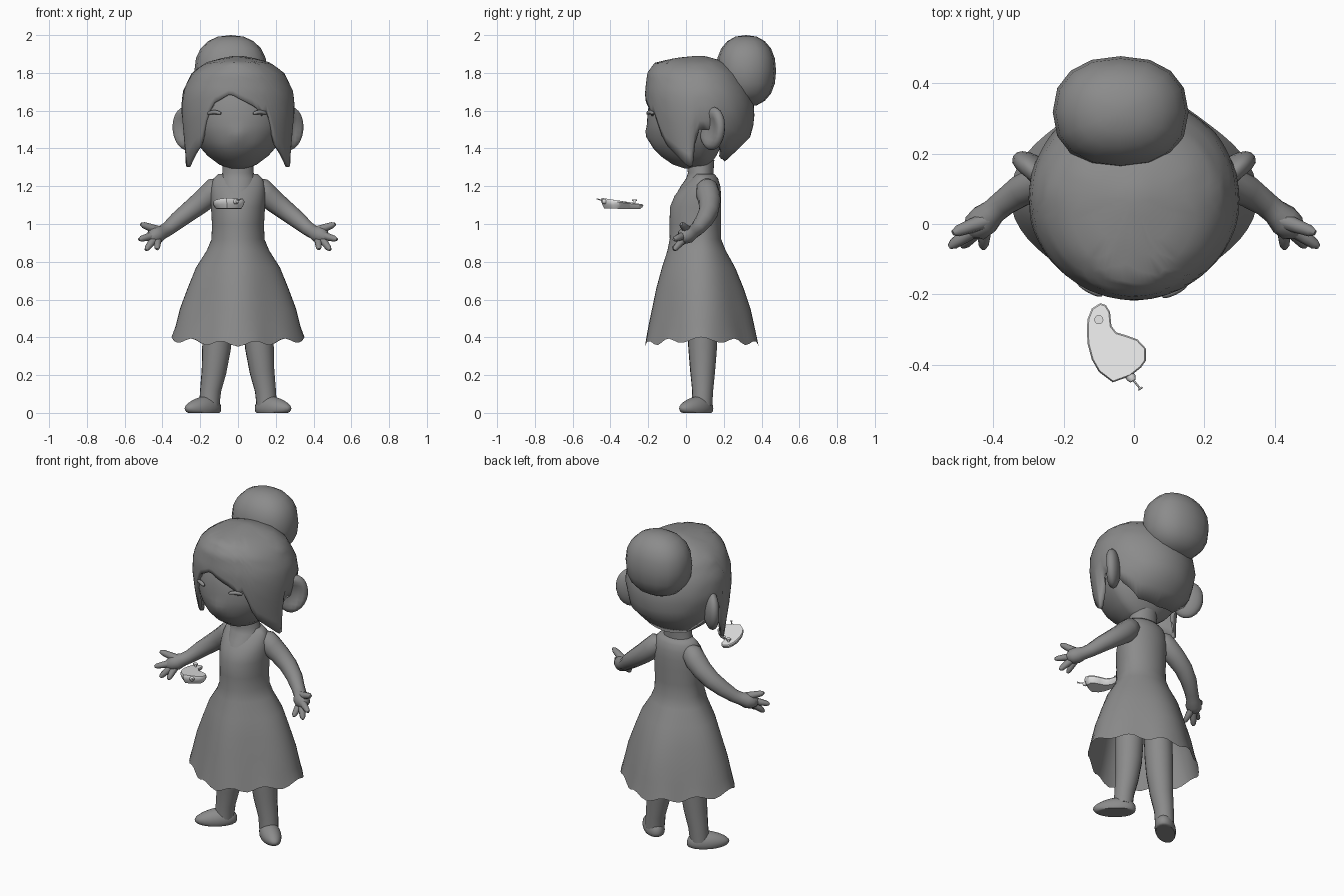
import bpy, bmesh, math
from mathutils import Vector, Matrix

if "Cube" in bpy.data.objects:
    bpy.data.objects.remove(bpy.data.objects["Cube"])


def material(name, v):
    m = bpy.data.materials.new(name)
    m.diffuse_color = (v, v, v, 1)
    m.use_nodes = True
    m.node_tree.nodes["Principled BSDF"].inputs["Base Color"].default_value = m.diffuse_color
    return m


GREY = material("clay_grey", 0.26)
LIGHT = material("pale_grey", 0.8)


def finish(name, bm, mat=GREY, angle=50):
    """Turn a bmesh into a smooth-shaded object."""
    bmesh.ops.recalc_face_normals(bm, faces=bm.faces)
    me = bpy.data.meshes.new(name)
    bm.to_mesh(me)
    bm.free()
    me.materials.append(mat)
    ob = bpy.data.objects.new(name, me)
    bpy.context.collection.objects.link(ob)
    bpy.ops.object.select_all(action='DESELECT')
    ob.select_set(True)
    bpy.context.view_layer.objects.active = ob
    bpy.ops.object.shade_smooth_by_angle(angle=math.radians(angle))
    return ob


def skin_rings(rings, cap_start=True, cap_end=True):
    """Bridge a list of equally long point rings."""
    bm = bmesh.new()
    vs = [[bm.verts.new(p) for p in r] for r in rings]
    n = len(vs[0])
    for a, b in zip(vs, vs[1:]):
        for i in range(n):
            j = (i + 1) % n
            bm.faces.new((a[i], a[j], b[j], b[i]))
    if cap_start:
        bm.faces.new(vs[0])
    if cap_end:
        bm.faces.new(vs[-1])
    return bm


def oval(rx, yf, yb, cy, a):
    """Point on an oval with separate front and back depth; a=0 faces front."""
    c = math.cos(a)
    return rx * math.sin(a), cy - c * ((cy - yf) if c > 0 else (yb - cy))


def loft(table, cy=0.08, n=28, cap_start=True, cap_end=True):
    rings = []
    for z, rx, yf, yb in table:
        rings.append([(*oval(rx, yf, yb, cy, 2 * math.pi * i / n), z) for i in range(n)])
    return skin_rings(rings, cap_start, cap_end)


def tube(name, path, n=12, mat=GREY):
    """Tapered tube through (x, y, z, radius) points."""
    pts = [Vector(p[:3]) for p in path]
    rings = []
    for i, p in enumerate(pts):
        d = (pts[min(i + 1, len(pts) - 1)] - pts[max(i - 1, 0)]).normalized()
        u = d.cross(Vector((0.1, 1, 0.05))).normalized()
        w = d.cross(u)
        r = path[i][3]
        rings.append([p + r * (u * math.cos(t) + w * math.sin(t))
                      for t in (2 * math.pi * k / n for k in range(n))])
    return finish(name, skin_rings(rings), mat)


def lerp_table(table, x):
    """Linear lookup in rows sorted by their first value."""
    if x <= table[0][0]:
        return table[0][1:]
    for a, b in zip(table, table[1:]):
        if x <= b[0]:
            f = (x - a[0]) / (b[0] - a[0])
            return tuple(p + f * (q - p) for p, q in zip(a[1:], b[1:]))
    return table[-1][1:]


# Head with a soft nose bump, and neck
bm = loft([
    (1.295, .05, -.01, .11), (1.315, .10, -.07, .13), (1.36, .16, -.135, .16),
    (1.40, .195, -.172, .18), (1.43, .217, -.187, .19), (1.46, .233, -.196, .2),
    (1.49, .247, -.203, .21), (1.52, .256, -.206, .215), (1.56, .264, -.205, .22),
    (1.60, .268, -.202, .22), (1.70, .25, -.185, .20), (1.80, .16, -.12, .15)], cy=.07, n=48)
for v in bm.verts:
    if v.co.y < 0:
        v.co.y -= .016 * math.exp(-(v.co.x / .035) ** 2 - ((v.co.z - 1.47) / .035) ** 2)
finish("head", bm)
finish("neck", loft([
    (1.17, .10, -.045, .13), (1.20, .105, -.028, .14), (1.24, .095, .0, .145),
    (1.27, .083, .01, .145), (1.34, .08, .0, .15)]))

# Hair cap: shell whose lower edge follows the parting, side locks and nape
FRONT = [(1.30, .28, -.13, .17), (1.36, .282, -.15, .24), (1.47, .292, -.19, .35),
         (1.60, .302, -.212, .365), (1.70, .293, -.217, .34), (1.80, .245, -.205, .28),
         (1.855, .17, -.165, .21), (1.88, .08, -.05, .14), (1.89, .02, .05, .09)]
BACK_WIDTH = [(1.30, .16), (1.36, .205), (1.47, .27), (1.60, .302)]
HEM = [(0, 1.69), (10, 1.66), (24, 1.625), (31, 1.60), (36, 1.53), (43, 1.42), (58, 1.36), (74, 1.30),
       (80, 1.31), (88, 1.50), (100, 1.50), (115, 1.42), (140, 1.345), (180, 1.33)]
COLS, ROWS = 72, 14
rings = []
for r in range(ROWS + 1):
    ring = []
    for c in range(COLS):
        deg = 360 * c / COLS
        deg = deg - 360 if deg > 180 else deg
        side = abs(deg + 8) if abs(deg) < 30 else abs(deg)
        zb = lerp_table(HEM, side)[0]
        z = 1.89 - (1.89 - zb) * (r / ROWS) ** 1.7
        rx, yf, yb = lerp_table(FRONT, z)
        if abs(deg) > 84 and z < 1.6:
            rx = lerp_table(BACK_WIDTH, z)[0]
        ring.append((*oval(rx, yf, yb, .07, math.radians(deg)), z))
    rings.append(ring)
hair = finish("hair", skin_rings(rings, True, False), angle=60)
sol = hair.modifiers.new("thickness", 'SOLIDIFY')
sol.thickness, sol.offset = .02, -1

# Hair bun: slightly boxy ball
bm = bmesh.new()
bmesh.ops.create_uvsphere(bm, u_segments=16, v_segments=10, radius=1)
for v in bm.verts:
    q = [math.copysign(abs(k) ** .88, k) for k in v.co]
    v.co = (-.038 + .193 * q[0], .318 + .159 * q[1], 1.81 + .19 * q[2])
finish("hair_bun", bm, angle=70)

# Dress: bodice and flared skirt, narrowed on the diagonals, with a wavy hem
bm = loft([
    (.365, .352, -.218, .385), (.46, .33, -.199, .362), (.55, .308, -.18, .342),
    (.66, .267, -.157, .305), (.77, .222, -.127, .26), (.86, .165, -.098, .21),
    (.92, .14, -.086, .186), (1.0, .138, -.087, .186), (1.09, .143, -.085, .186),
    (1.15, .146, -.06, .186), (1.20, .142, -.02, .182), (1.24, .13, .02, .17),
    (1.265, .105, .045, .15)], n=56, cap_start=False)
for v in bm.verts:
    a = math.atan2(v.co.x, .08 - v.co.y)
    k = 1 - .1 * math.sin(2 * a) ** 2 * min(1, max(0, (.92 - v.co.z) / .3))
    v.co.x *= k
    v.co.y = .08 + (v.co.y - .08) * k
    if v.co.z < .38:
        v.co.z += .022 * math.sin(a) ** 2 + .014 * math.cos(10 * a + math.pi)
finish("dress", bm, angle=60)

for s, side in ((1, "right"), (-1, "left")):
    # Ear with a hollow facing forward and outward
    bm = bmesh.new()
    bmesh.ops.create_uvsphere(bm, u_segments=18, v_segments=12, radius=1)
    for v in bm.verts:
        x, y, z = v.co
        if y < 0:
            y += .8 * max(0, 1 - (x * x + z * z) / .6)
        v.co = (x * .087, y * .045, z * .115)
    turn = Matrix.Rotation(math.radians(42), 4, 'Z') @ Matrix.Rotation(math.radians(8), 4, 'Y')
    bm.transform(Matrix.Diagonal((s, 1, 1, 1)) @ Matrix.Translation((.275, .14, 1.505)) @ turn)
    finish(side + "_ear", bm)

    # Closed eyelid arc
    cx = .12 * s - .005
    lid = []
    for k in range(9):
        t = k / 4 - 1
        x = cx + .034 * t
        y = .07 - .272 * math.sqrt(1 - (x / .268) ** 2) - .015
        lid.append((x, y, 1.592 - .008 * t * t, .006 + .005 * (1 - t * t) ** .5))
    tube(side + "_eyelid", lid, 8)

    # Arm and palm
    tube(side + "_arm", [(x * s, y, z, r) for x, y, z, r in (
        (.09, .105, 1.215, .035), (.115, .11, 1.195, .058), (.15, .118, 1.155, .063),
        (.20, .125, 1.112, .058), (.26, .12, 1.065, .052), (.32, .095, 1.018, .046),
        (.37, .06, .975, .038), (.40, .035, .957, .037), (.425, .012, .945, .046),
        (.45, -.01, .935, .042), (.47, -.025, .925, .02))])

    # Fingers
    for label, base, tip, r in (("thumb", (.42, .01, .965), (.515, -.025, 1.0), .019),
                                ("index", (.445, -.01, .94), (.525, -.065, .918), .018),
                                ("middle", (.44, -.01, .925), (.488, -.064, .862), .018),
                                ("little", (.425, -.005, .92), (.428, -.07, .866), .017)):
        a, b = Vector(base), Vector(tip)
        path = []
        for f, k in ((0, 1.3), (.5, 1.05), (.85, .85), (1, .4)):
            p = a.lerp(b, f)
            path.append((p.x * s, p.y, p.z, r * k))
        tube(side + "_" + label, path, 8)

    # Leg
    tube(side + "_leg", [(x * s, y, z, r) for x, y, z, r in (
        (.10, .085, .66, .08), (.108, .087, .45, .08), (.114, .088, .34, .076),
        (.127, .088, .22, .066), (.145, .088, .12, .056), (.152, .085, .04, .054))], 16)

    # Foot turned outward, tapering toward a low toe
    bm = bmesh.new()
    bmesh.ops.create_uvsphere(bm, u_segments=20, v_segments=14, radius=1)
    for v in bm.verts:
        x, y, z = v.co
        top = .062 - .02 * x
        v.co = (x * .12, y * (.058 - .006 * x), max(0, .024 + z * top))
    bm.transform(Matrix.Diagonal((s, 1, 1, 1)) @ Matrix.Translation((.187, .052, 0))
                 @ Matrix.Rotation(math.radians(-42), 4, 'Z'))
    finish(side + "_foot", bm)

# Floating kidney-shaped dish
OUTLINE = [(-.096, -.225), (-.12, -.24), (-.132, -.27), (-.134, -.30), (-.132, -.34), (-.12, -.385),
           (-.10, -.42), (-.06, -.45), (-.01, -.432), (.02, -.408), (.034, -.388), (.034, -.354),
           (.01, -.328), (-.02, -.317), (-.05, -.308), (-.064, -.29), (-.068, -.25), (-.08, -.23)]


def dish_ring(inset, height):
    """Outline moved inward by an inset, at a fraction of the sloping thickness."""
    out = []
    n = len(OUTLINE)
    for i, (x, y) in enumerate(OUTLINE):
        (x0, y0), (x1, y1) = OUTLINE[i - 1], OUTLINE[(i + 1) % n]
        d = Vector((x1 - x0, y1 - y0)).normalized()
        f = (-.225 - y) / .225
        low, high = 1.079 + .003 * f, 1.104 + .034 * f
        out.append((x - d.y * inset, y + d.x * inset, low + (high - low) * height))
    return out


finish("dish", skin_rings([dish_ring(.018, 0), dish_ring(.006, .4), dish_ring(0, .8),
                           dish_ring(.004, 1)]), LIGHT, 40)

# Dish knob, spout and thin rod
tube("dish_knob", [(-.1, -.272, 1.10, .006), (-.1, -.272, 1.121, .006),
                   (-.1, -.272, 1.122, .013), (-.1, -.272, 1.13, .013)], 12, LIGHT)
tube("dish_spout", [(-.02, -.42, 1.118, .013), (-.008, -.437, 1.12, .014), (-.003, -.446, 1.121, .009)], 10, LIGHT)
tube("dish_rod", [(-.008, -.437, 1.122, .003), (.018, -.468, 1.132, .003)], 6, LIGHT)
tube("dish_rod_tip", [(.012, -.472, 1.132, .003), (.024, -.464, 1.132, .003)], 6, LIGHT)
